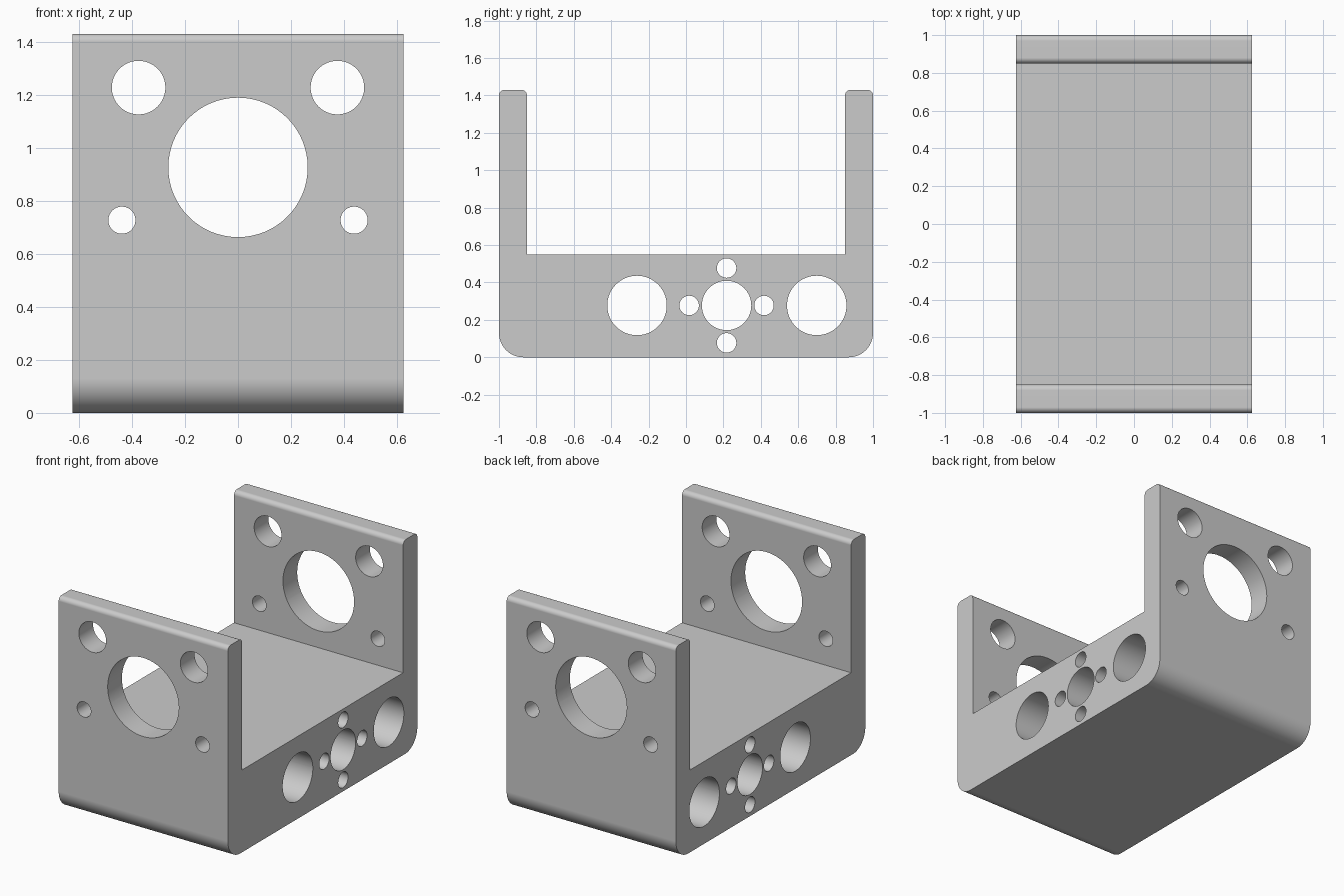
import bpy
import bmesh
from math import pi, cos, sin, radians
from mathutils import Matrix, Vector

default = bpy.data.objects.get("Cube")
if default:
    bpy.data.objects.remove(default, do_unlink=True)

WIDTH, LENGTH, HEIGHT = 1.25, 2.0, 1.43
WALL, FLOOR = 0.15, 0.55
BEND, LIP = 0.13, 0.03

grey = bpy.data.materials.new("plain grey")
grey.use_nodes = True
colour = (0.6, 0.6, 0.6, 1)
grey.diffuse_color = colour
grey.node_tree.nodes["Principled BSDF"].inputs["Base Color"].default_value = colour


def make_object(name, bm):
    mesh = bpy.data.meshes.new(name)
    bmesh.ops.recalc_face_normals(bm, faces=bm.faces)
    bm.to_mesh(mesh)
    bm.free()
    mesh.materials.append(grey)
    obj = bpy.data.objects.new(name, mesh)
    bpy.context.collection.objects.link(obj)
    return obj


def arc(y, z, radius, start, steps):
    """Quarter circle in the side plane, anticlockwise from a start angle."""
    return [(y + radius * cos(start + pi / 2 * i / steps),
             z + radius * sin(start + pi / 2 * i / steps)) for i in range(steps + 1)]


# Channel profile: the right half, anticlockwise, then its mirror
outer, inner = LENGTH / 2, LENGTH / 2 - WALL
half = arc(outer - BEND, BEND, BEND, -pi / 2, 16)
half += arc(outer - LIP, HEIGHT - LIP, LIP, 0, 8)
half += arc(inner + LIP, HEIGHT - LIP, LIP, pi / 2, 8)
half.append((inner, FLOOR))
profile = half + [(-y, z) for y, z in reversed(half)]

bm = bmesh.new()
face = bm.faces.new([bm.verts.new((-WIDTH / 2, y, z)) for y, z in profile])
extruded = bmesh.ops.extrude_face_region(bm, geom=[face])
bmesh.ops.translate(bm, vec=(WIDTH, 0, 0),
                    verts=[v for v in extruded["geom"] if isinstance(v, bmesh.types.BMVert)])
bracket = make_object("channel_bracket", bm)

# Bores through both upright walls (x, z, radius)
wall_holes = [(0, 0.926, 0.263)]
for side in (-1, 1):
    wall_holes += [(side * 0.375, 1.227, 0.101), (side * 0.438, 0.727, 0.051)]

# Bores across the base (y, z, radius): two large, one centre with four around it
centre, level, ring = 0.217, 0.277, 0.2
base_holes = [(-0.262, level, 0.159), (0.699, level, 0.159), (centre, level, 0.132)]
for i in range(4):
    a = i * pi / 2
    base_holes.append((centre + ring * cos(a), level + ring * sin(a), 0.052))

cut = bmesh.new()


def bore(location, radius, axis):
    turn = Matrix.Rotation(pi / 2, 4, axis)
    bmesh.ops.create_cone(cut, cap_ends=True, segments=64, radius1=radius, radius2=radius,
                          depth=3, matrix=Matrix.Translation(Vector(location)) @ turn)


for x, z, r in wall_holes:
    bore((x, 0, z), r, 'X')
for y, z, r in base_holes:
    bore((0, y, z), r, 'Y')
cutter = make_object("hole_cutter", cut)
cutter.hide_render = True

# Cut the bores, then remove the cutter
boolean = bracket.modifiers.new("bores", 'BOOLEAN')
boolean.operation = 'DIFFERENCE'
boolean.solver = 'EXACT'
boolean.object = cutter
bpy.ops.object.select_all(action='DESELECT')
bpy.context.view_layer.objects.active = bracket
bracket.select_set(True)
bpy.ops.object.modifier_apply(modifier=boolean.name)
bpy.data.objects.remove(cutter, do_unlink=True)

# Smooth bends and bores, flat large faces
bpy.ops.object.shade_smooth_by_angle(angle=radians(30))
weighted = bracket.modifiers.new("flat_faces", 'WEIGHTED_NORMAL')
weighted.keep_sharp = True
